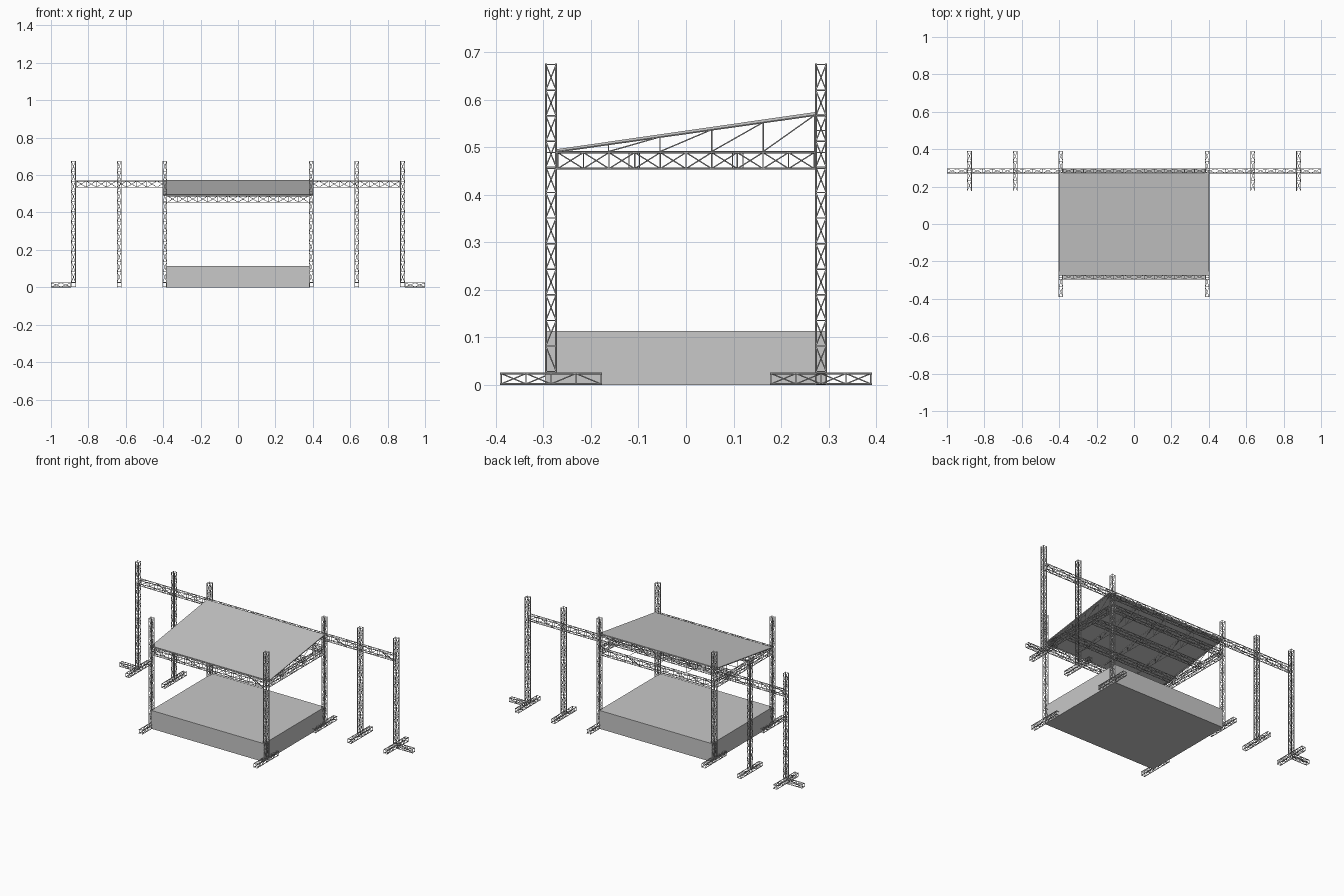
import bpy
import bmesh
from mathutils import Vector, Matrix

cube = bpy.data.objects.get("Cube")
if cube:
    bpy.data.objects.remove(cube, do_unlink=True)

grey = bpy.data.materials.new("light_grey")
grey.use_nodes = True
grey.diffuse_color = (0.58, 0.58, 0.58, 1)
grey.node_tree.nodes["Principled BSDF"].inputs["Base Color"].default_value = (0.58, 0.58, 0.58, 1)

CHORD, BRACE = 0.0021, 0.0013      # tube radii
W, DEEP, PANEL = 0.026, 0.038, 0.054


def finish(name, bm):
    mesh = bpy.data.meshes.new(name)
    bm.to_mesh(mesh)
    bm.free()
    mesh.materials.append(grey)
    obj = bpy.data.objects.new(name, mesh)
    bpy.context.collection.objects.link(obj)
    return obj


def tube(bm, a, b, radius):
    """Six-sided bar from a to b."""
    a, b = Vector(a), Vector(b)
    d = b - a
    turn = d.to_track_quat("Z", "Y").to_matrix().to_4x4()
    bmesh.ops.create_cone(bm, cap_ends=True, segments=6, radius1=radius, radius2=radius,
                          depth=d.length, matrix=Matrix.Translation((a + b) / 2) @ turn)


def truss(name, start, end, width=W, height=W):
    """Box truss: four chords, square frames and zigzag diagonals."""
    bm = bmesh.new()
    start, end = Vector(start), Vector(end)
    d = (end - start).normalized()
    u = Vector((1, 0, 0)) if abs(d.z) > 0.5 else d.cross(Vector((0, 0, 1)))
    v = d.cross(u)
    u, v = u * (width / 2 - CHORD), v * (height / 2 - CHORD)
    corners = [u + v, v - u, -u - v, u - v]
    count = max(1, round((end - start).length / PANEL))
    a, b = start + d * CHORD, end - d * CHORD
    stations = [a.lerp(b, i / count) for i in range(count + 1)]
    for k, c in enumerate(corners):
        n = corners[(k + 1) % 4]
        tube(bm, start + c, end + c, CHORD)
        for p in stations:
            tube(bm, p + c, p + n, BRACE)
        for i in range(count):
            # Opposite sides lean opposite ways
            f, g = (c, n) if i % 2 else (n, c)
            tube(bm, stations[i] + f, stations[i + 1] + g, BRACE)
    return finish(name, bm)


def prism(name, outline, half_width):
    """Extrude a (y, z) outline across x."""
    bm = bmesh.new()
    face = bm.faces.new([bm.verts.new((-half_width, y, z)) for y, z in outline])
    out = bmesh.ops.extrude_face_region(bm, geom=[face])
    bmesh.ops.translate(bm, vec=(2 * half_width, 0, 0),
                        verts=[e for e in out["geom"] if isinstance(e, bmesh.types.BMVert)])
    bmesh.ops.recalc_face_normals(bm, faces=bm.faces[:])
    return finish(name, bm)


# Stage deck and sloping roof sheet
SX, SY = 0.391, 0.284
prism("stage_deck", [(-0.297, 0), (0.297, 0), (0.297, 0.113), (-0.297, 0.113)], 0.385)
prism("roof_sheet", [(-0.272, 0.491), (0.272, 0.568), (0.272, 0.574), (-0.272, 0.496)], 0.402)

# Towers with their feet
for side, s in (("left", 1), ("right", -1)):
    towers = [("front", SX, -SY), ("rear", SX, SY), ("wing", 0.635, SY), ("outer", 0.88, SY)]
    for label, x, y in towers:
        truss(f"{side}_{label}_tower", (s * x, y, W), (s * x, y, 0.676))
        truss(f"{side}_{label}_foot", (s * x, y - 0.107, W / 2), (s * x, y + 0.107, W / 2))
    truss(f"{side}_outrigger", (s * 0.893, SY, W / 2), (s, SY, W / 2))
    # Side roof beams
    truss(f"{side}_roof_beam", (s * SX, -0.272, 0.472), (s * SX, 0.272, 0.472), W, DEEP)

# Cross beams under the roof and the long rear beam
for label, y in (("front", -SY), ("front_middle", -0.109), ("rear_middle", 0.109), ("rear", SY)):
    truss(f"{label}_cross_beam", (-0.379, y, 0.472), (0.379, y, 0.472), W, DEEP)
truss("long_rear_beam", (-0.868, SY, 0.552), (0.868, SY, 0.552), W, DEEP)


# Rafter frames carrying the roof sheet
def roof_z(y):
    return 0.491 + (y + 0.272) * 0.1415


for i in range(5):
    bm = bmesh.new()
    x = SX * (i - 2) / 2
    tube(bm, (x, -0.272, 0.491), (x, 0.272, 0.491), BRACE)
    tube(bm, (x, -0.272, roof_z(-0.272)), (x, 0.272, roof_z(0.272)), CHORD)
    posts = [-0.163 + 0.1085 * k for k in range(5)]
    for k, y in enumerate(posts):
        tube(bm, (x, y, 0.491), (x, y, roof_z(y)), BRACE)
        if k:
            tube(bm, (x, posts[k - 1], 0.491), (x, y, roof_z(y)), BRACE)
    finish(f"roof_rafter_{i + 1}", bm)
